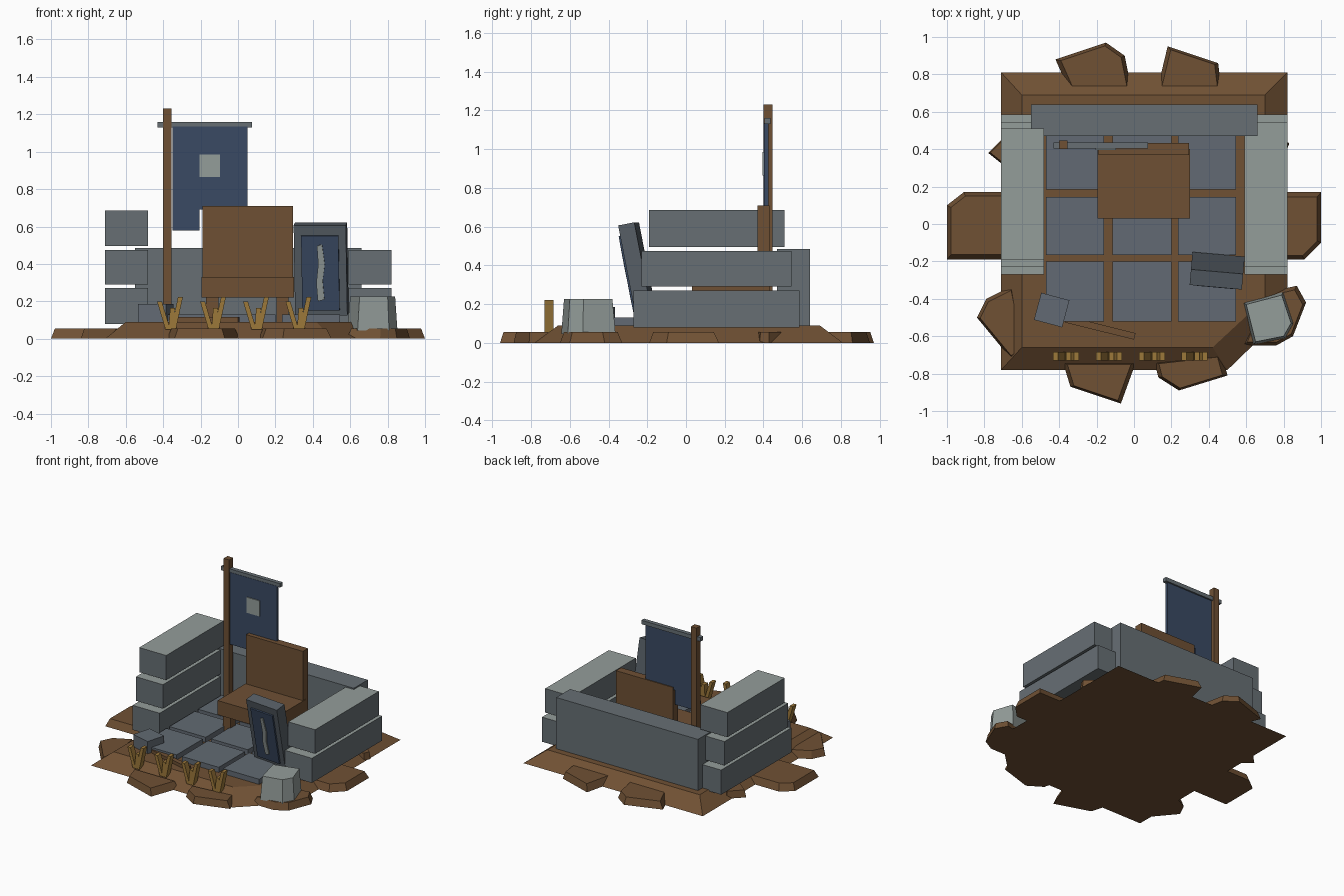
import bpy, bmesh, math
from mathutils import Matrix, Vector

if "Cube" in bpy.data.objects:
    bpy.data.objects.remove(bpy.data.objects["Cube"])


def material(name, rgb):
    m = bpy.data.materials.new(name)
    lin = [(c / 255 / 12.92) if c < 11 else ((c / 255 + 0.055) / 1.055) ** 2.4 for c in rgb]
    m.diffuse_color = (*lin, 1)
    m.use_nodes = True
    m.node_tree.nodes["Principled BSDF"].inputs["Base Color"].default_value = m.diffuse_color
    return m


EARTH = material("earth_brown", (112, 81, 52))
WOOD = material("wood_brown", (110, 80, 52))
STONE = material("stone_grey", (103, 111, 116))
PALE = material("pale_stone", (148, 157, 154))
SLAB = material("slab_blue_grey", (98, 106, 115))
DARK = material("dark_stone", (86, 94, 101))
BLUE = material("cloth_blue", (58, 74, 99))
STRAW = material("dry_straw", (156, 120, 58))


def finish(name, bm, *mats):
    bmesh.ops.recalc_face_normals(bm, faces=bm.faces)
    me = bpy.data.meshes.new(name)
    bm.to_mesh(me)
    bm.free()
    for m in mats:
        me.materials.append(m)
    ob = bpy.data.objects.new(name, me)
    bpy.context.collection.objects.link(ob)
    return ob


def loft(name, low, high, z0, z1, mat):
    """Closed solid between two outlines of equal length."""
    bm = bmesh.new()
    a = [bm.verts.new((x, y, z0)) for x, y in low]
    b = [bm.verts.new((x, y, z1)) for x, y in high]
    n = len(a)
    bm.faces.new(a)
    bm.faces.new(b)
    for i in range(n):
        bm.faces.new((a[i], a[(i + 1) % n], b[(i + 1) % n], b[i]))
    return finish(name, bm, mat)


def scaled(pts, f):
    cx, cy = (sum(p[i] for p in pts) / len(pts) for i in (0, 1))
    return [(cx + (x - cx) * f, cy + (y - cy) * f) for x, y in pts]


def box(name, x, y, z, mat, cap=None):
    """Box from three ranges; cap recolours the upward face."""
    bm = bmesh.new()
    bmesh.ops.create_cube(bm, size=1)
    for v in bm.verts:
        v.co = [r[0] + (c + 0.5) * (r[1] - r[0]) for c, r in zip(v.co, (x, y, z))]
    bm.normal_update()
    if cap:
        for f in bm.faces:
            f.material_index = int(f.normal.z > 0.5)
    return finish(name, bm, mat, *([cap] if cap else []))


def outline_plate(name, pts, y0, y1, mat):
    """Upright plate from an x-z outline."""
    bm = bmesh.new()
    f = bm.faces.new([bm.verts.new((x, y0, z)) for x, z in pts])
    r = bmesh.ops.extrude_face_region(bm, geom=[f])
    for v in r["geom"]:
        if isinstance(v, bmesh.types.BMVert):
            v.co.y = y1
    return finish(name, bm, mat)


# Sloped earth mound with a clipped front right corner
loft("earth_mound",
     [(-.71, -.78), (.50, -.78), (.82, -.47), (.82, .81), (-.71, .81)],
     [(-.60, -.66), (.42, -.66), (.70, -.40), (.70, .69), (-.60, .69)], 0, .09, EARTH)

# Broken clods around the rim
clods = [
    [(-1, .10), (-.91, .17), (-.64, .17), (-.64, -.19), (-1, -.19)],
    [(.64, .17), (1, .17), (1, -.10), (.91, -.19), (.64, -.19)],
    [(-.42, .88), (-.15, .97), (-.05, .90), (-.01, .70), (-.34, .70)],
    [(.12, .70), (.18, .95), (.45, .86), (.47, .70)],
    [(-.38, -.74), (-.34, -.87), (-.07, -.96), (.01, -.74)],
    [(.11, -.74), (.13, -.82), (.24, -.89), (.50, -.81), (.47, -.70)],
    [(-.84, -.50), (-.79, -.40), (-.65, -.33), (-.58, -.68), (-.65, -.73)],
    [(.70, -.37), (.87, -.33), (.92, -.42), (.85, -.60), (.76, -.65), (.58, -.65)],
    [(-.78, .38), (-.68, .48), (-.60, .40), (-.68, .30)],
    [(.70, .36), (.81, .38), (.83, .43), (.75, .50)],
]
for pts in clods:
    loft("earth_clod", pts, scaled(pts, .87), 0, .055, EARTH)

# Paved floor, three by three
for xr in ((-.47, -.16), (-.115, .20), (.235, .545)):
    for yr in ((-.52, -.20), (-.165, .145), (.185, .48)):
        box("floor_slab", xr, yr, (.07, .13), SLAB)

# Side walls of stacked blocks, pale on top
courses = [((-.27, .585), (.08, .27)), ((-.23, .545), (.29, .475)), ((-.19, .51), (.495, .685))]
for xr, count in (((-.71, -.48), 3), ((.59, .82), 2)):
    for yr, zr in courses[:count]:
        box("side_wall_block", xr, yr, zr, STONE, PALE)
box("back_wall", (-.55, .66), (.47, .64), (.08, .485), STONE)

# Bench
box("bench_seat", (-.195, .30), (.03, .40), (.22, .33), WOOD)
box("bench_back", (-.19, .295), (.37, .432), (.22, .71), WOOD)
for x in (-.17, .205):
    for y in (.06, .33):
        box("bench_leg", (x, x + .065), (y, y + .06), (.08, .23), WOOD)

# Banner on a pole
box("banner_pole", (-.402, -.355), (.40, .447), (.08, 1.23), WOOD)
box("banner_crossbar", (-.43, .075), (.405, .437), (1.13, 1.16), STONE)
outline_plate("banner_cloth", [(-.35, 1.135), (.05, 1.135), (.05, .69), (-.205, .69),
                               (-.205, .58), (-.35, .58)], .403, .425, BLUE)
box("banner_patch", (-.205, -.095), (.396, .404), (.865, .985), PALE)

# Leaning tablet with a blue inset and a pale crack
tablet = [
    box("tablet", (-.14, .14), (0, .085), (0, .49), DARK),
    box("tablet_inset", (-.10, .10), (-.012, .005), (.03, .435), BLUE),
    outline_plate("tablet_crack", [(-.015, .08), (.02, .09), (.012, .19), (.025, .28), (.012, .39),
                                   (-.015, .38), (-.01, .28), (-.022, .18)], -.02, -.011, PALE),
]
lean = (Matrix.Translation((.445, -.245, .125)) @ Matrix.Rotation(math.radians(-5), 4, 'Z')
        @ Matrix.Rotation(math.radians(11), 4, 'X'))
for ob in tablet:
    ob.data.transform(lean)

# Loose stone, fallen stick and boulder
stone = box("loose_stone", (-.078, .078), (-.075, .075), (0, .10), SLAB)
stone.data.transform(Matrix.Translation((-.44, -.46, .085)) @ Matrix.Rotation(math.radians(-15), 4, 'Z'))
stick = box("fallen_stick", (-.19, .19), (-.018, .018), (0, .03), WOOD)
stick.data.transform(Matrix.Translation((-.18, -.555, .085)) @ Matrix.Rotation(math.radians(-14), 4, 'Z'))
top = [(.60, -.43), (.79, -.38), (.84, -.53), (.80, -.60), (.65, -.63)]
loft("boulder", scaled(top, 1.12), top, .045, .225, PALE)

# Straw tufts along the front edge
blades = [(-.005, -.050, .20), (.012, .020, .165), (.025, .062, .222)]
for cx in (-.37, -.14, .09, .317):
    for x0, x1, h in blades:
        outline_plate("straw_blade", [(cx + x0 - .013, .05), (cx + x0 + .013, .05),
                                      (cx + x1 + .013, h), (cx + x1 - .013, h)], -.73, -.685, STRAW)
